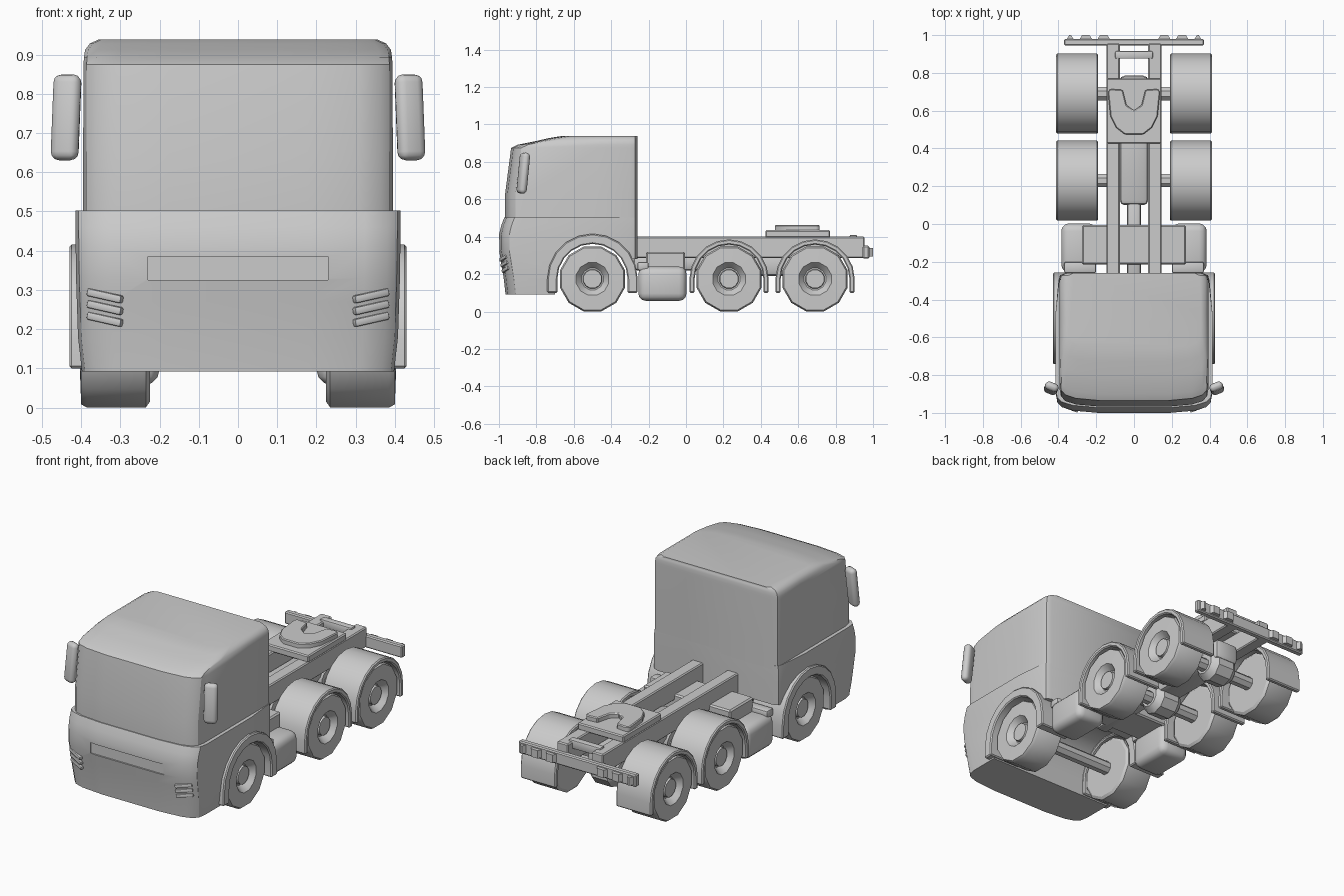
import bpy, bmesh
from math import sin, cos, pi, radians, asin
from mathutils import Matrix, Euler

if "Cube" in bpy.data.objects:
    bpy.data.objects.remove(bpy.data.objects["Cube"])

WZ = 0.174            # wheel centre height


def finish(name, bm, mirror=False, bevel=0, seg=2, smooth=True):
    """Turn a bmesh in world coordinates into an object."""
    bmesh.ops.recalc_face_normals(bm, faces=bm.faces)
    me = bpy.data.meshes.new(name)
    bm.to_mesh(me)
    bm.free()
    ob = bpy.data.objects.new(name, me)
    bpy.context.collection.objects.link(ob)
    bpy.ops.object.select_all(action='DESELECT')
    ob.select_set(True)
    bpy.context.view_layer.objects.active = ob
    if bevel:
        m = ob.modifiers.new("bevel", 'BEVEL')
        m.width, m.segments = bevel, seg
        bpy.ops.object.modifier_apply(modifier=m.name)
    if mirror:
        m = ob.modifiers.new("mirror", 'MIRROR')
        m.use_mirror_merge = False
        bpy.ops.object.modifier_apply(modifier=m.name)
    if smooth:
        bpy.ops.object.shade_smooth_by_angle(angle=radians(32))
    return ob


def box(name, x, y, z, rot=(0, 0, 0), **kw):
    bm = bmesh.new()
    size = [b - a for a, b in (x, y, z)]
    mid = [(a + b) / 2 for a, b in (x, y, z)]
    mat = (Matrix.Translation(mid) @ Euler([radians(r) for r in rot]).to_matrix().to_4x4()
           @ Matrix.Diagonal((*size, 1)))
    bmesh.ops.create_cube(bm, size=1, matrix=mat)
    return finish(name, bm, **kw)


def extrude(name, pts, lo, hi, axis='x', **kw):
    """Prism: (y, z) profile along x, or (x, y) profile along z."""
    bm = bmesh.new()
    at = (lambda p, t: (t, *p)) if axis == 'x' else (lambda p, t: (*p, t))
    a = [bm.verts.new(at(p, lo)) for p in pts]
    b = [bm.verts.new(at(p, hi)) for p in pts]
    bm.faces.new(a)
    bm.faces.new(b)
    for i in range(len(pts)):
        j = (i + 1) % len(pts)
        bm.faces.new((a[i], a[j], b[j], b[i]))
    return finish(name, bm, **kw)


def loft(name, rings, **kw):
    """Cab shell from rings (z, front y, half width, rear half width)."""
    bm, rows = bmesh.new(), []
    for z, f, w, wr in rings:
        half = [(.45 * w, f), (.78 * w, f + .012), (.92 * w, f + .03), (.98 * w, f + .055),
                (w, f + .10), (w, -.47), (wr, -.30), (wr - .008, -.272), (wr - .035, -.26)]
        pts = half + [(-x, y) for x, y in reversed(half)]
        rows.append([bm.verts.new((x, y, z)) for x, y in pts])
    for a, b in zip(rows, rows[1:]):
        for i in range(len(a)):
            j = (i + 1) % len(a)
            bm.faces.new((a[i], a[j], b[j], b[i]))
    bm.faces.new(rows[0])
    bm.faces.new(rows[-1])
    return finish(name, bm, **kw)


def cut(ob, cutter):
    m = ob.modifiers.new("cut", 'BOOLEAN')
    m.operation, m.object, m.solver = 'DIFFERENCE', cutter, 'EXACT'
    bpy.ops.object.select_all(action='DESELECT')
    bpy.context.view_layer.objects.active = ob
    ob.select_set(True)
    bpy.ops.object.modifier_apply(modifier=m.name)
    bpy.data.objects.remove(cutter)
    bpy.ops.object.shade_smooth_by_angle(angle=radians(32))


def arc(cy, r, a0, a1, n):
    return [(cy + r * cos(a0 + (a1 - a0) * i / n), WZ + r * sin(a0 + (a1 - a0) * i / n))
            for i in range(n + 1)]


def lathe(name, prof, cy, cz, sides, mirror=False):
    """Revolve (x, radius) profile about a crosswise axle, flat at the bottom."""
    bm, rows = bmesh.new(), []
    for x, r in prof:
        rows.append([bm.verts.new((x, cy + r * cos((i + .5) * 2 * pi / sides),
                                   cz + r * sin((i + .5) * 2 * pi / sides))) for i in range(sides)])
    for a, b in zip(rows, rows[1:]):
        for i in range(sides):
            j = (i + 1) % sides
            bm.faces.new((a[i], a[j], b[j], b[i]))
    bm.faces.new(rows[0])
    bm.faces.new(rows[-1])
    return finish(name, bm, mirror=mirror)


# cab: wide lower body and narrower upper shell with sloping roof
lower = loft("cab_lower_body", [(.092, -.965, .398, .39), (.18, -.975, .408, .395),
                                (.27, -.99, .411, .398), (.33, -1.0, .413, .40),
                                (.41, -1.0, .414, .40), (.46, -.988, .415, .40),
                                (.502, -.972, .415, .397)])
loft("cab_upper_shell", [(.48, -.967, .395, .395), (.63, -.967, .395, .395),
                         (.875, -.935, .394, .394), (.892, -.90, .393, .393),
                         (.912, -.80, .39, .39), (.928, -.73, .378, .378),
                         (.939, -.66, .355, .355)])

# wheel wells, under-floor and grille recess
well = arc(-.5, .2, pi, asin((.28 - WZ) / .2), 10)
cut(lower, extrude("well_cutter", [(-.7, -.1)] + well + [(-.2, .28), (-.2, -.1)], -.6, .6))
cut(lower, box("grille_cutter", (-.23, .23), (-1.1, -.991), (.325, .385)))

# headlamp slats and mirrors
for i in range(3):
    z = .215 + .03 * i
    box("headlamp_slat", (.29, .385), (-.972 - .006 * i, -.940 - .006 * i), (z, z + .02),
        rot=(0, -12, 20), mirror=True, bevel=.005)
box("mirror", (.402, .475), (-.892, -.848), (.63, .85), rot=(-6, 0, 22),
    mirror=True, bevel=.021, seg=3)

# wheels and wheel arches
tyre = [(.225, .10), (.225, .165), (.235, .18), (.385, .18), (.40, .172), (.403, .09),
        (.395, .083), (.365, .06), (.365, .053), (.385, .05)]
for name, y, outer, inner, x0, x1 in (("front", -.5, .242, .188, .225, .43),
                                      ("middle", .23, .212, .184, .19, .412),
                                      ("rear", .69, .212, .184, .19, .412)):
    lathe(name + "_wheel", tyre, y, WZ, 12, mirror=True)
    prof = ([(y + outer, .10)] + arc(y, outer, 0, pi, 10) + [(y - outer, .10), (y - inner, .10)]
            + arc(y, inner, pi, 0, 10) + [(y + inner, .10)])
    extrude(name + "_fender", prof, x0, x1, mirror=True, bevel=.006, seg=1)
    lathe(name + "_axle", [(-.24, .038), (.24, .038)], y, WZ, 8)

# chassis rails, cross members and drivetrain
box("chassis_rail", (.075, .145), (-.28, .955), (.285, .40), mirror=True, bevel=.006, seg=1)
box("rear_crossmember", (-.10, .10), (.875, .915), (.36, .41), bevel=.008)
for y in (.23, .69):
    lathe("differential", [(-.085, .06), (-.05, .09), (.05, .09), (.085, .06)], y, WZ + .01, 10)
box("axle_housing", (-.075, .075), (.10, .785), (.19, .31), bevel=.025)
box("drive_shaft", (-.037, .037), (-.28, .12), (.22, .30), bevel=.02)

# tanks and the tray above them
box("fuel_tank", (.20, .385), (-.255, .003), (.057, .24), mirror=True, bevel=.04, seg=3)
box("tank_tray", (-.275, .275), (-.215, -.005), (.22, .318), bevel=.008, seg=1)
box("tank_bracket", (.20, .37), (-.26, -.20), (.22, .265), mirror=True, bevel=.01)

# coupling: mounting plate and notched top plate
box("coupling_base", (-.145, .145), (.425, .77), (.395, .435), bevel=.006, seg=1)
side = [(.05, .475), (.095, .51), (.125, .57), (.138, .70), (.125, .715), (.06, .71), (.04, .63)]
plate = side + [(0, .60)] + [(-x, y) for x, y in reversed(side)]
extrude("coupling_plate", plate, .43, .462, axis='z', bevel=.005, seg=1)

# rear bar with tail lamps
box("rear_bar", (-.37, .37), (.945, .98), (.283, .352), bevel=.006, seg=1)
for x, w in ((.338, .04), (.255, .07), (.16, .07)):
    lamp = [(x - w / 2, .975), (x + w / 2, .975), (x + w / 2 - .015, 1.0), (x - w / 2 + .015, 1.0)]
    extrude("tail_lamp", lamp, .295, .34, axis='z', mirror=True, smooth=False)
